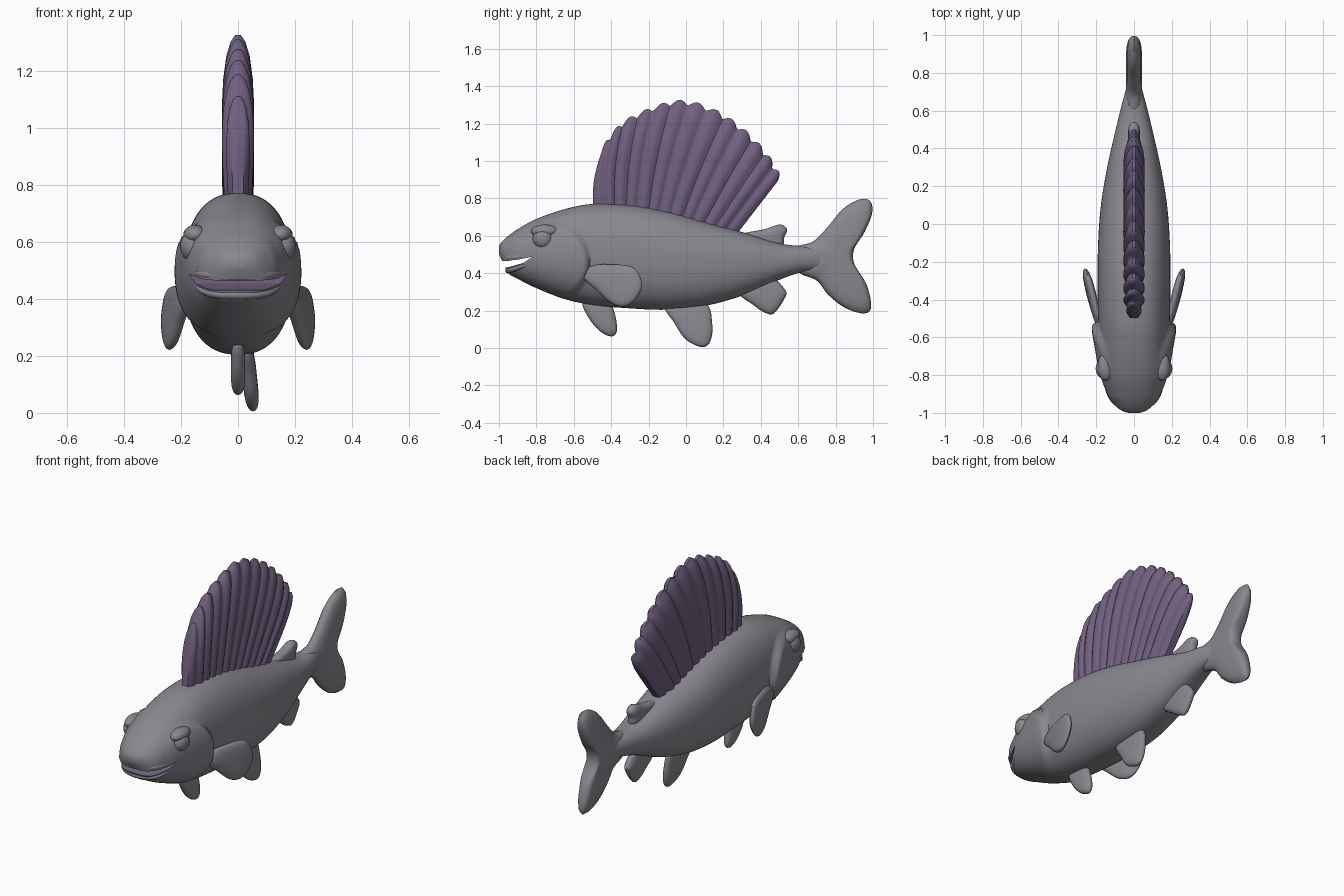
import bpy, bmesh, math
from mathutils import Vector

old = bpy.data.objects.get("Cube")
if old:
    bpy.data.objects.remove(old, do_unlink=True)


def material(name, rgb):
    m = bpy.data.materials.new(name)
    m.use_nodes = True
    m.diffuse_color = (*rgb, 1)
    m.node_tree.nodes["Principled BSDF"].inputs["Base Color"].default_value = (*rgb, 1)
    return m


GREY = material("slate grey", (0.25, 0.245, 0.275))
PURPLE = material("muted purple", (0.165, 0.118, 0.215))


def spline(points, steps, closed=False):
    """Catmull-Rom samples through points of any dimension."""
    n = len(points)
    pick = (lambda i: points[i % n]) if closed else (lambda i: points[max(0, min(n - 1, i))])
    out = []
    for i in range(n if closed else n - 1):
        quad = list(zip(pick(i - 1), pick(i), pick(i + 1), pick(i + 2)))
        for s in range(steps):
            t = s / steps
            out.append([b + 0.5 * t * (c - a + t * (2*a - 5*b + 4*c - d + t * (3*(b - c) + d - a)))
                        for a, b, c, d in quad])
    if not closed:
        out.append(list(points[-1]))
    return out


def finish(bm, name, mats, angle=40):
    bmesh.ops.recalc_face_normals(bm, faces=bm.faces)
    mesh = bpy.data.meshes.new(name)
    bm.to_mesh(mesh)
    bm.free()
    for m in mats:
        mesh.materials.append(m)
    ob = bpy.data.objects.new(name, mesh)
    bpy.context.collection.objects.link(ob)
    smooth(ob, angle)
    return ob


def smooth(ob, angle):
    bpy.ops.object.select_all(action='DESELECT')
    ob.select_set(True)
    bpy.context.view_layer.objects.active = ob
    bpy.ops.object.shade_smooth_by_angle(angle=math.radians(angle))


def bridge(bm, rings, caps=True):
    for a, b in zip(rings, rings[1:]):
        for i in range(len(a)):
            j = (i + 1) % len(a)
            bm.faces.new((a[i], a[j], b[j], b[i]))
    if caps:
        bm.faces.new(rings[0])
        bm.faces.new(rings[-1])


# Body: lofted rounded sections (y, bottom, top, half width)
stations = [(-1.0, .505, .545, .03), (-.985, .47, .567, .07), (-.95, .40, .60, .11),
            (-.9, .37, .635, .142), (-.8, .32, .69, .17), (-.65, .262, .742, .183),
            (-.5, .23, .77, .19), (-.3, .212, .765, .193), (-.1, .205, .73, .19),
            (.1, .225, .675, .175), (.3, .28, .62, .142), (.5, .365, .56, .097),
            (.62, .405, .545, .068), (.74, .42, .535, .035)]
bm = bmesh.new()
rings = []
SIDES = 72
for y, lo, hi, w in spline(stations, 12):
    ring = []
    for k in range(SIDES):
        a = math.tau * k / SIDES
        c, s = math.cos(a), math.sin(a)
        x = w * math.copysign(abs(c) ** .84, c)
        z = (lo + hi) / 2 + (hi - lo) / 2 * math.copysign(abs(s) ** .9, s)
        # Gill cover flares out towards its rear rim, then steps back in
        r = math.hypot((y + .72) / .205, (z - .46) / .21)
        flare = max(0, min(1, (y + .88) / .3)) * max(0, min(1, (1 - r) / .08))
        x += math.copysign(.034 * flare * abs(c), c)
        ring.append(bm.verts.new((x, y, z)))
    rings.append(ring)
bridge(bm, rings)
body = finish(bm, "body", [GREY, PURPLE], 50)

# Mouth: wedge cut across the snout, leaving a purple lining
bm = bmesh.new()
wedge = [(-1.1, .478), (-.97, .465), (-.9, .472), (-.82, .488), (-.87, .455), (-.95, .432), (-1.1, .425)]
bridge(bm, [[bm.verts.new((x, y, z)) for y, z in wedge] for x in (-.3, .3)])
for f in bm.faces:
    f.material_index = 1
cutter = finish(bm, "mouth_cutter", [GREY, PURPLE])
cutter.hide_render = True
mod = body.modifiers.new("mouth", 'BOOLEAN')
mod.operation = 'DIFFERENCE'
mod.solver = 'EXACT'
mod.object = cutter
bpy.context.view_layer.objects.active = body
bpy.ops.object.modifier_apply(modifier=mod.name)
bpy.data.objects.remove(cutter, do_unlink=True)
smooth(body, 50)


# Lips: soft tapered rolls following the snout above and below the mouth
def lip(name, path, radius):
    curve = bpy.data.curves.new(name, 'CURVE')
    curve.dimensions = '3D'
    curve.bevel_depth = radius
    curve.bevel_resolution = 3
    curve.use_fill_caps = True
    pts = spline(path + [(-x, y, z) for x, y, z in path[-2::-1]], 5)
    sp = curve.splines.new('POLY')
    sp.points.add(len(pts) - 1)
    for i, (p, q) in enumerate(zip(sp.points, pts)):
        p.co = (*q, 1)
        p.radius = .35 + .65 * math.sin(math.pi * i / (len(pts) - 1))
    curve.materials.append(GREY)
    ob = bpy.data.objects.new(name, curve)
    bpy.context.collection.objects.link(ob)


lip("upper_lip", [(.155, -.83, .495), (.13, -.9, .487), (.085, -.95, .484), (0, -.968, .484)], .02)
lip("lower_lip", [(.15, -.84, .452), (.125, -.895, .43), (.08, -.935, .418), (0, -.95, .415)], .017)

# Eyes: bulging balls, each with a heavy brow
for side, x in (("left", 1), ("right", -1)):
    for part, pos, size in (("eye", (.158, -.765, .585), (.045, .055, .055)),
                            ("brow", (.15, -.755, .625), (.042, .075, .035))):
        bm = bmesh.new()
        bmesh.ops.create_uvsphere(bm, u_segments=24, v_segments=14, radius=1)
        for v in bm.verts:
            v.co = Vector([v.co[i] * size[i] + pos[i] for i in range(3)])
            v.co.x *= x
        finish(bm, f"{side}_{part}", [GREY])


def fin(name, outline, half, x0=0.0, lean_y=0.0, lean_z=0.0, mirror=1):
    """Puffed fin from a (y, z) outline, leaning away from its first point."""
    pts = spline(outline, 6, True)
    cy = sum(p[0] for p in pts) / len(pts)
    cz = sum(p[1] for p in pts) / len(pts)
    oy, oz = outline[0]
    bm = bmesh.new()
    rings = []
    levels = [(t, s) for s in (1, -1) for t in (.05, .4, .7, .87, .96, 1)]
    levels = levels[:6] + levels[6:-1][::-1]
    for t, s in levels:
        ring = []
        for y, z in pts:
            py, pz = cy + (y - cy) * t, cz + (z - cz) * t
            x = x0 + lean_y * (py - oy) + lean_z * (pz - oz) + s * half * math.sqrt(1 - t ** 4)
            ring.append(bm.verts.new((x * mirror, py, pz)))
        rings.append(ring)
    bridge(bm, rings)
    return finish(bm, name, [GREY], 60)


# Tail and single fins
fin("tail_fin", [(.58, .53), (.68, .57), (.76, .65), (.84, .745), (.93, .795), (.985, .785), (.995, .72),
                 (.955, .62), (.9, .53), (.9, .45), (.965, .34), (.99, .22), (.95, .185), (.85, .215),
                 (.76, .285), (.7, .36), (.6, .41)], .043)
fin("adipose_fin", [(.28, .6), (.42, .635), (.5, .66), (.54, .635), (.525, .59), (.51, .54), (.4, .53)], .032)
fin("anal_fin", [(.28, .3), (.36, .23), (.42, .19), (.47, .185), (.53, .27), (.53, .31), (.46, .38),
                 (.37, .38)], .028, .02)
fin("front_belly_fin", [(-.55, .25), (-.52, .16), (-.46, .09), (-.4, .062), (-.37, .09), (-.38, .18),
                        (-.42, .25)], .025)
fin("rear_belly_fin", [(-.11, .235), (-.06, .13), (0, .045), (.085, .005), (.13, .035), (.14, .13),
                       (.1, .24)], .026, .03, 0, -.1)

# Paired side fins
for side, m in (("left", 1), ("right", -1)):
    fin(f"{side}_side_fin", [(-.56, .39), (-.5, .44), (-.4, .447), (-.28, .43), (-.235, .34), (-.27, .26),
                             (-.33, .222), (-.4, .24), (-.48, .31)], .024, .178, .24, -.06, m)

# Sail: fan of ridged rays between the back and a scalloped top edge
edge = spline([(-.45, 1.06), (-.35, 1.185), (-.2, 1.265), (-.03, 1.31), (.15, 1.26), (.3, 1.16),
               (.425, 1.03), (.5, .905)], 16)
RAYS = 13
bm = bmesh.new()
rings = []
for i, (ey, ez) in enumerate(edge):
    u = i / (len(edge) - 1)
    wave = abs(math.sin(math.pi * RAYS * u))
    foot = Vector((0, -.495 + .76 * u, .73 - .13 * u * u))
    tip = Vector((0, ey, ez))
    tip += (tip - foot).normalized() * (.03 * wave - .012)
    end = min(1, .25 + 6 * min(u, 1 - u)) ** .5
    side = []
    for v in (0, .15, .3, .45, .6, .75, .88, .96, 1):
        p = foot.lerp(tip, v)
        p.y -= .02 * math.sin(math.pi * v) * (1 - u)
        half = (.038 + .014 * wave) * end * math.sqrt(1.03 - v ** 6) * (.9 + .2 * math.sin(2.6 * v))
        side.append((half, p))
    ring = [bm.verts.new((h, p.y, p.z)) for h, p in side]
    ring += [bm.verts.new((-h, p.y, p.z)) for h, p in reversed(side)]
    rings.append(ring)
bridge(bm, rings)
finish(bm, "sail_fin", [PURPLE], 45)
